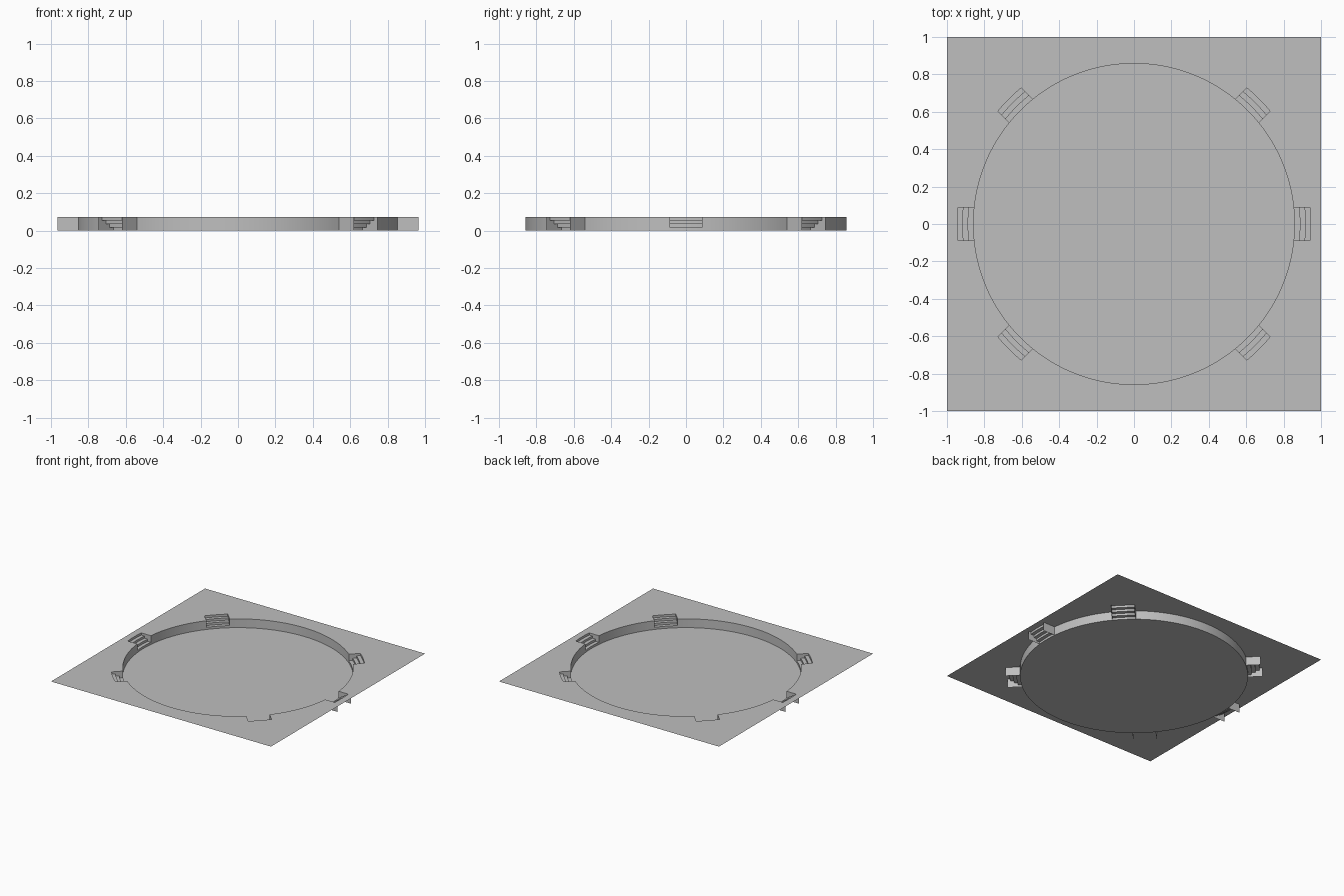
import bpy, bmesh
from math import asin, cos, sin, radians, sqrt, tau
from mathutils import Matrix, Vector

if "Cube" in bpy.data.objects:
    bpy.data.objects.remove(bpy.data.objects["Cube"])

HEIGHT = 0.072        # sheet level above the pit floor
RADIUS = 0.858        # pit radius
HALF = 0.088          # half width of a stair
TREAD = 0.029
STEPS = 4
SIDE_END = 0.965      # outer end of the stair side walls
ANGLES = [radians(a) for a in (0, 45, 135, 180, 225, 315)]
RISE = HEIGHT / STEPS
OUTER = RADIUS + TREAD * (STEPS - 1)

grey = bpy.data.materials.new("plain grey")
grey.use_nodes = True
grey.diffuse_color = (0.52, 0.52, 0.52, 1)
bsdf = grey.node_tree.nodes["Principled BSDF"]
bsdf.inputs["Base Color"].default_value = grey.diffuse_color
bsdf.inputs["Roughness"].default_value = 0.8


def arc(r, a0, a1, z, n):
    return [Vector((r * cos(a0 + (a1 - a0) * i / n), r * sin(a0 + (a1 - a0) * i / n), z))
            for i in range(n + 1)]


def strip(bm, low, high):
    """Quads between two rows of points, facing the pit or upward."""
    a = [bm.verts.new(p) for p in low]
    b = [bm.verts.new(p) for p in high]
    for i in range(len(a) - 1):
        bm.faces.new((a[i], b[i], b[i + 1], a[i + 1]))


def finish(bm, name, smooth=False):
    bmesh.ops.remove_doubles(bm, verts=bm.verts, dist=1e-5)
    mesh = bpy.data.meshes.new(name)
    bm.to_mesh(mesh)
    bm.free()
    mesh.materials.append(grey)
    ob = bpy.data.objects.new(name, mesh)
    bpy.context.collection.objects.link(ob)
    if smooth:
        bpy.ops.object.select_all(action='DESELECT')
        ob.select_set(True)
        bpy.context.view_layer.objects.active = ob
        bpy.ops.object.shade_smooth_by_angle(angle=radians(30))
    return ob


def loop_edges(bm, points):
    verts = [bm.verts.new(p) for p in points]
    return [bm.edges.new((v, verts[i - 1])) for i, v in enumerate(verts)]


# Wall arcs between neighbouring stairs, and the outline of the opening
gap = asin(HALF / RADIUS)
wall = bmesh.new()
outline, rim = [], []
for a, following in zip(ANGLES, ANGLES[1:] + [ANGLES[0] + tau]):
    start, end = a + gap, following - gap
    count = round((end - start) / tau * 160)
    top = arc(RADIUS, start, end, HEIGHT, count)
    bottom = arc(RADIUS, start, end, 0, count)
    strip(wall, bottom, top)
    wide = asin(HALF / OUTER)
    outline += arc(OUTER, a - wide, a + wide, HEIGHT, 6) + top
    rim += arc(RADIUS, a - gap, a + gap, 0, 6)[:-1] + bottom[:-1]
finish(wall, "pit_wall", smooth=True)

# Round floor
floor = bmesh.new()
floor.faces.new([floor.verts.new(p) for p in rim])
finish(floor, "pit_floor")

# Square sheet around the opening
sheet = bmesh.new()
corners = [Vector((x, y, HEIGHT)) for x, y in ((-1, -1), (1, -1), (1, 1), (-1, 1))]
edges = loop_edges(sheet, corners) + loop_edges(sheet, outline)
bmesh.ops.triangle_fill(sheet, use_beauty=True, use_dissolve=False,
                        edges=edges, normal=(0, 0, 1))
for face in sheet.faces:
    face.normal_update()
    if face.normal.z < 0:
        face.normal_flip()
finish(sheet, "ground_sheet")

# Curved steps with flat side walls
for k, angle in enumerate(ANGLES):
    steps = bmesh.new()
    for i in range(STEPS):
        r, z = RADIUS + i * TREAD, (i + 1) * RISE
        w = asin(HALF / r)
        front = arc(r, -w, w, z, 6)
        strip(steps, arc(r, -w, w, z - RISE, 6), front)
        if i < STEPS - 1:
            w2 = asin(HALF / (r + TREAD))
            strip(steps, front, arc(r + TREAD, -w2, w2, z, 6))
    inner = sqrt(RADIUS ** 2 - HALF ** 2)
    sides = bmesh.new()
    for s in (1, -1):
        ends = [(inner, SIDE_END), (SIDE_END, inner)][s < 0]
        low = [Vector((x, s * HALF, 0)) for x in ends]
        strip(sides, low, [p + Vector((0, 0, HEIGHT)) for p in low])
    turn = Matrix.Rotation(angle, 4, 'Z')
    for bm, name in ((steps, "stair_steps"), (sides, "stair_side_walls")):
        bm.transform(turn)
        finish(bm, f"{name}_{k + 1}", smooth=bm is steps)
